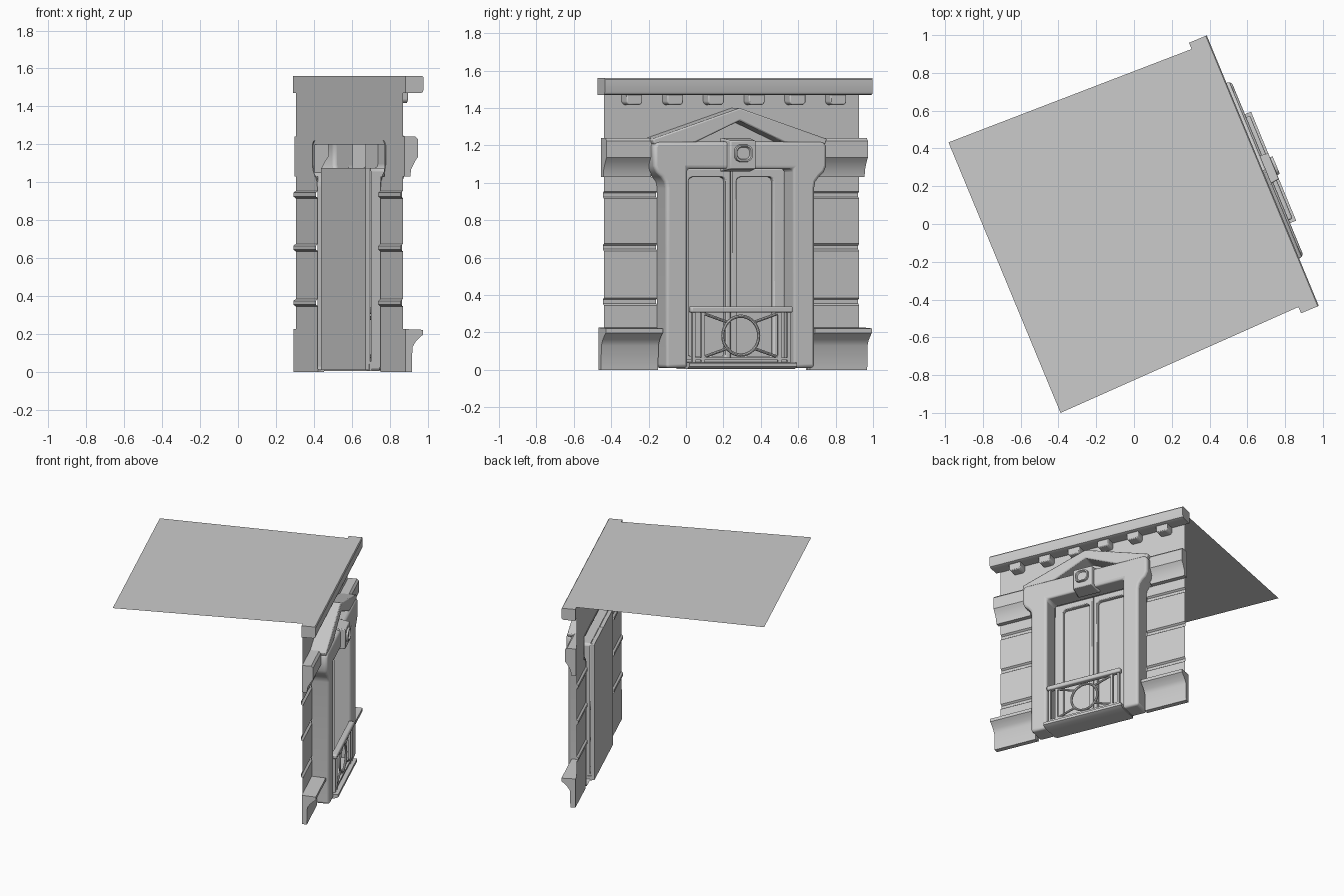
import bpy, bmesh
from math import radians, pi
from mathutils import Matrix, Vector

if "Cube" in bpy.data.objects:
    bpy.data.objects.remove(bpy.data.objects["Cube"])

# The facade is turned 22.5 degrees: local d = outwards, s = along the wall
ROT = Matrix.Rotation(radians(22.5), 4, 'Z')
WALL = 0.636


def P(d, s, z):
    return ROT @ Vector((d, s, z))


def finish(name, bm, bevel=0, segs=3):
    bmesh.ops.recalc_face_normals(bm, faces=bm.faces)
    me = bpy.data.meshes.new(name)
    bm.to_mesh(me)
    bm.free()
    ob = bpy.data.objects.new(name, me)
    bpy.context.collection.objects.link(ob)
    bpy.ops.object.select_all(action='DESELECT')
    ob.select_set(True)
    bpy.context.view_layer.objects.active = ob
    bpy.ops.object.shade_smooth_by_angle(angle=radians(35))
    if bevel:
        m = ob.modifiers.new("soft_edges", 'BEVEL')
        m.width, m.segments, m.limit_method = bevel, segs, 'ANGLE'
        m.angle_limit = radians(40)
    return ob


def loft(name, ring0, ring1, cap0=True, cap1=True, closed=True, **kw):
    bm = bmesh.new()
    a = [bm.verts.new(p) for p in ring0]
    b = [bm.verts.new(p) for p in ring1]
    n = len(a)
    for i in range(n if closed else n - 1):
        j = (i + 1) % n
        bm.faces.new((a[i], a[j], b[j], b[i]))
    if cap0:
        bm.faces.new(a[::-1])
    if cap1:
        bm.faces.new(b)
    return finish(name, bm, **kw)


def panel(name, outline, d0, d1, back=False, taper=1, **kw):
    """Extrude an (s, z) outline outwards, usually with an open back."""
    cs = sum(p[0] for p in outline) / len(outline)
    cz = sum(p[1] for p in outline) / len(outline)
    front = [P(d1, cs + (s - cs) * taper, cz + (z - cz) * taper) for s, z in outline]
    return loft(name, [P(d0, s, z) for s, z in outline], front, cap0=back, **kw)


def moulding(name, profile, s0, s1, closed=True, **kw):
    """Sweep a (d, z) profile along the wall."""
    return loft(name, [P(d, s0, z) for d, z in profile], [P(d, s1, z) for d, z in profile],
                closed, closed, closed, **kw)


def rect(s0, s1, z0, z1):
    return [(s0, z0), (s1, z0), (s1, z1), (s0, z1)]


def sheet(name, pts):
    bm = bmesh.new()
    bm.faces.new([bm.verts.new(P(*p)) for p in pts])
    return finish(name, bm)


def rod(name, p, q, r):
    bm = bmesh.new()
    v = q - p
    m = Matrix.Translation((p + q) / 2) @ v.to_track_quat('Z', 'Y').to_matrix().to_4x4()
    bmesh.ops.create_cone(bm, cap_ends=True, segments=8, radius1=r, radius2=r,
                          depth=v.length, matrix=m)
    return finish(name, bm)


def mirrored(half):
    return half + [(-s, z) for s, z in reversed(half)]


# Flat roof and upper wall
sheet("roof", [(-.742, -.775, 1.56), (WALL, -.739, 1.56), (WALL, .739, 1.56), (-.742, .775, 1.56)])
sheet("upper_wall", [(WALL, -.739, 1.2), (WALL, .739, 1.2), (WALL, .739, 1.56), (WALL, -.739, 1.56)])

# Side walls with horizontal grooves, plinths and capital bands
wall_profile = [(WALL, 0)]
for z in (.365, .655, .935):
    wall_profile += [(WALL, z - .02), (WALL - .014, z - .01), (WALL - .014, z + .01), (WALL, z + .02)]
wall_profile.append((WALL, 1.03))
plinth = [(WALL, 0), (.673, 0), (.676, .13), (.695, .16), (.722, .185), (.738, .198),
          (.738, .222), (WALL, .226)]
band = [(WALL, 1.03), (.67, 1.03), (.675, 1.07), (.70, 1.115), (.715, 1.135),
        (.715, 1.225), (.70, 1.24), (WALL, 1.24)]
for side, name in ((-1, "left"), (1, "right")):
    moulding(name + "_wall", wall_profile, side * .43, side * .739, closed=False)
    moulding(name + "_wall_top", [(WALL, 1.03), (WALL, 1.2)], side * .49, side * .739, closed=False)
    moulding(name + "_plinth", plinth, side * .44, side * .77)
    moulding(name + "_band", band, side * .48, side * .756)

# Cornice with brackets
moulding("cornice", [(WALL, 1.47), (.72, 1.47), (.733, 1.475), (.738, 1.488),
                     (.738, 1.552), (.732, 1.56), (WALL, 1.56)], -.775, .775)
for i in range(6):
    s = (i - 2.5) * .236
    panel("bracket", [(s - .046, 1.475), (s - .046, 1.43), (s - .034, 1.417), (s + .034, 1.417),
                      (s + .046, 1.43), (s + .046, 1.475)], WALL, .708, bevel=.006, segs=2)

# Window surround with eared top
outer = [(.306, 1.075), (.306, .01), (.43, .01), (.43, .97), (.437, 1.005), (.458, 1.032),
         (.485, 1.055), (.5, 1.09), (.5, 1.195), (.485, 1.22)]
panel("window_surround", mirrored(outer), WALL - .005, .765, bevel=.018)

# Pediment
panel("pediment", [(-.505, 1.235), (0, 1.40), (.505, 1.235), (.495, 1.205),
                   (.26, 1.215), (0, 1.332), (-.26, 1.215), (-.495, 1.205)],
      WALL, .755, bevel=.008, segs=2)

# Keystone with a rounded square ring
panel("keystone", rect(-.088, .088, 1.06, 1.24), .69, .80, taper=.84, bevel=.006, segs=2)
bm = bmesh.new()
loops = []
for d, r in ((.798, .052), (.815, .049), (.815, .040), (.803, .034)):
    pts = [(r, -r * .45), (r, r * .45), (r * .8, r * .8), (r * .45, r), (-r * .45, r), (-r * .8, r * .8),
           (-r, r * .45), (-r, -r * .45), (-r * .8, -r * .8), (-r * .45, -r), (r * .45, -r), (r * .8, -r * .8)]
    loops.append([bm.verts.new(P(d, s, 1.158 + z * .9)) for s, z in pts])
for a, b in zip(loops, loops[1:]):
    for i in range(12):
        bm.faces.new((a[i], a[(i + 1) % 12], b[(i + 1) % 12], b[i]))
bm.faces.new(loops[-1])
finish("keystone_ring", bm)

# Double window: glass, two leaf frames with rounded upper corners
sheet("glass", [(.60, -.306, .03), (.60, .306, .03), (.60, .306, 1.075), (.60, -.306, 1.075)])
for side in (-1, 1):
    hole = [(.032, .075), (.032, 1.01), (.037, 1.024), (.052, 1.03),
            (.225, 1.03), (.24, 1.024), (.245, 1.01), (.245, .075)]
    frame = [(.003, .03), (.003, 1.04), (.003, 1.075), (.02, 1.075),
             (.27, 1.075), (.306, 1.075), (.306, 1.04), (.306, .03)]
    bm = bmesh.new()
    rings = [[bm.verts.new(P(d, side * s, z)) for s, z in o]
             for d, o in ((.60, frame), (.632, frame), (.632, hole), (.60, hole))]
    for a, b in zip(rings, rings[1:]):
        for i in range(8):
            j = (i + 1) % 8
            bm.faces.new((a[i], a[j], b[j], b[i]))
    finish("window_leaf", bm, bevel=.006, segs=2)
panel("threshold", rect(-.306, .306, .01, .055), .60, .66, back=True)

# Balcony slab and railing
moulding("balcony_slab", [(.62, .005), (.77, .005), (.80, .018), (.80, .038), (.62, .042)], -.312, .312)
D = .765
panel("top_rail", rect(-.295, .295, .306, .34), D - .022, D + .022, back=True, bevel=.01)
panel("bottom_rail", rect(-.28, .28, .052, .066), D - .008, D + .008, back=True)
for s in (-.275, -.222, .222, .275):
    panel("post", rect(s - .009, s + .009, .03, .31), D - .009, D + .009, back=True)
for sx in (-1, 1):
    for sz in (-1, 1):
        rod("diagonal", P(D, sx * .22, .185 + sz * .118), P(D, sx * .082, .185 + sz * .072), .008)
bpy.ops.mesh.primitive_torus_add(major_radius=.104, minor_radius=.009, major_segments=32,
                                 minor_segments=8, location=P(D, 0, .183),
                                 rotation=(0, pi / 2, radians(22.5)))
bpy.context.object.name = "railing_circle"
bpy.ops.object.shade_smooth_by_angle()
